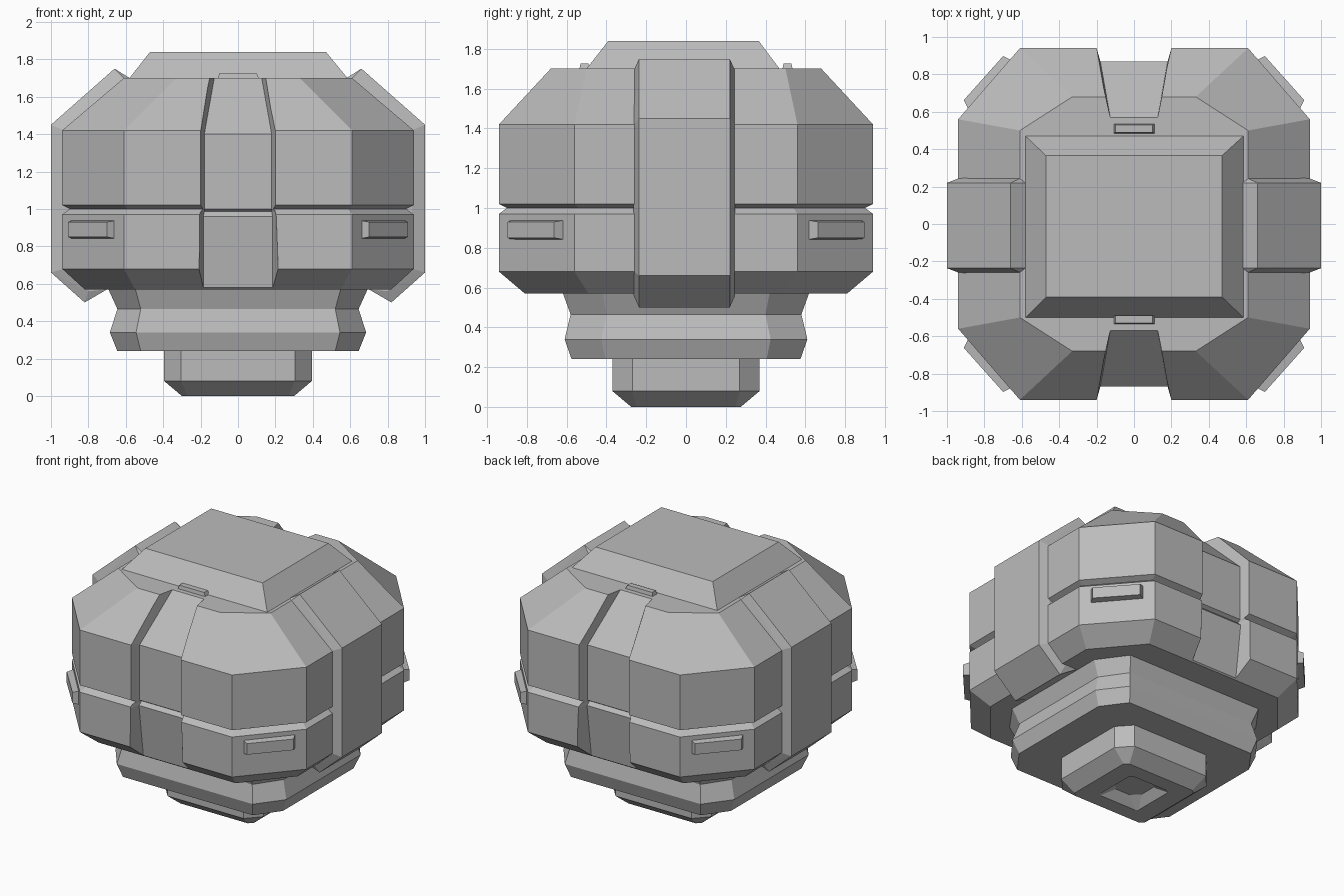
import bpy, bmesh

if "Cube" in bpy.data.objects:
    bpy.data.objects.remove(bpy.data.objects["Cube"], do_unlink=True)

GREY = (0.5, 0.5, 0.5, 1)
grey = bpy.data.materials.new("plain grey")
grey.use_nodes = True
grey.diffuse_color = GREY
grey.node_tree.nodes["Principled BSDF"].inputs["Base Color"].default_value = GREY


def finish(name, bm):
    bmesh.ops.recalc_face_normals(bm, faces=bm.faces)
    mesh = bpy.data.meshes.new(name)
    bm.to_mesh(mesh)
    bm.free()
    mesh.materials.append(grey)
    ob = bpy.data.objects.new(name, mesh)
    bpy.context.collection.objects.link(ob)
    return ob


def loft(name, rings):
    """Skin closed rings of equal length and cap both ends."""
    bm = bmesh.new()
    loops = [[bm.verts.new(p) for p in ring] for ring in rings]
    for low, high in zip(loops, loops[1:]):
        for i in range(len(low)):
            j = (i + 1) % len(low)
            bm.faces.new((low[i], low[j], high[j], high[i]))
    bm.faces.new(loops[0])
    bm.faces.new(loops[-1])
    return finish(name, bm)


def hull(name, points):
    bm = bmesh.new()
    for p in points:
        bm.verts.new(p)
    found = bmesh.ops.convex_hull(bm, input=bm.verts)
    loose = [v for v in found["geom_interior"] if isinstance(v, bmesh.types.BMVert)]
    bmesh.ops.delete(bm, geom=loose, context="VERTS")
    bmesh.ops.dissolve_limit(bm, angle_limit=0.02, verts=bm.verts, edges=bm.edges)
    return finish(name, bm)


def octagon(a, b, ca, cb, z):
    """Rectangle of half sizes a, b whose corners are cut at ca, cb."""
    quarter = [(a, cb), (ca, b)]
    pts = quarter + [(-x, y) for x, y in reversed(quarter)]
    return [(x, y, z) for x, y in pts + [(-x, -y) for x, y in pts]]


def box(x0, x1, y0, y1, z):
    return [(x, y, z) for x in (x0, x1) for y in (y0, y1)]


# Main shell with its waist groove
body = loft("body_shell", [
    octagon(0.82, 0.81, 0.55, 0.49, 0.57),
    octagon(0.94, 0.94, 0.61, 0.56, 0.68),
    octagon(0.94, 0.94, 0.61, 0.56, 0.97),
    octagon(0.90, 0.90, 0.59, 0.54, 1.0),
    octagon(0.94, 0.94, 0.61, 0.56, 1.02),
    octagon(0.94, 0.94, 0.61, 0.56, 1.42),
    octagon(0.61, 0.68, 0.33, 0.50, 1.70),
])

# Recessed centre panels on front and back, carved with tapered cutters
# Each row: inner half width, y, z, then outer half width, y, z
rows = [
    (0.185, 0.81, 0.50, 0.25, 1.1, 0.50),
    (0.185, 0.87, 0.96, 0.25, 1.1, 0.96),
    (0.18, 0.845, 0.985, 0.245, 1.1, 0.985),
    (0.18, 0.87, 1.0, 0.245, 1.1, 1.0),
    (0.18, 0.87, 1.40, 0.245, 1.1, 1.50),
    (0.125, 0.56, 1.71, 0.16, 0.72, 1.90),
]
for side, label in ((-1, "front"), (1, "back")):
    cutter = loft(label + "_channel_cutter", [
        [(-wi, side * yi, zi), (wi, side * yi, zi),
         (wo, side * yo, zo), (-wo, side * yo, zo)]
        for wi, yi, zi, wo, yo, zo in rows])
    cutter.hide_render = True
    cutter.hide_viewport = True
    mod = body.modifiers.new(label + "_channel", "BOOLEAN")
    mod.operation = "DIFFERENCE"
    mod.solver = "EXACT"
    mod.object = cutter

    # Small raised tab beside the roof cap
    y = side * 0.51
    hull(label + "_roof_tab", box(-0.11, 0.115, y - 0.027, y + 0.027, 1.69)
         + box(-0.10, 0.10, y - 0.02, y + 0.02, 1.725))

# Roof cap
hull("roof_cap", box(-0.58, 0.585, -0.5, 0.47, 1.70)
     + box(-0.47, 0.47, -0.39, 0.365, 1.84))

# Raised bands wrapping the left and right sides
outer = [(0.82, 0.50), (1.0, 0.66), (1.0, 1.45), (0.66, 1.75), (0.58, 1.70)]
inner = [(0.70, 0.57), (0.80, 0.56), (0.93, 0.68), (0.93, 1.42), (0.60, 1.69)]
for side, label in ((1, "left"), (-1, "right")):
    hull(label + "_side_band", [
        (side * x, s * half - 0.008, z)
        for profile, half in ((outer, 0.228), (inner, 0.255))
        for x, z in profile for s in (-1, 1)])

# Raised blocks on the four corner faces
for sx, lr in ((1, "left"), (-1, "right")):
    for sy, fb in ((-1, "front"), (1, "back")):
        pts = []
        for out, half, high in ((-0.03, 0.125, 0.055), (0.03, 0.105, 0.04)):
            for t in (-half, half):
                for dz in (-high, high):
                    pts.append((sx * (0.775 + t + out), sy * (0.75 - t * 1.12 + out), 0.89 + dz))
        hull(f"{fb}_{lr}_corner_block", pts)

# Stepped neck under the shell
loft("neck", [
    octagon(0.645, 0.575, 0.52, 0.405, 0.24),
    octagon(0.685, 0.61, 0.545, 0.425, 0.34),
    octagon(0.645, 0.58, 0.52, 0.40, 0.465),
    octagon(0.695, 0.62, 0.55, 0.42, 0.575),
])

# Foot with a sunken socket underneath
loft("foot", [
    octagon(0.115, 0.115, 0.06, 0.06, 0.06),
    octagon(0.165, 0.165, 0.15, 0.15, 0.0),
    octagon(0.30, 0.275, 0.27, 0.25, 0.0),
    octagon(0.395, 0.37, 0.305, 0.27, 0.08),
    octagon(0.395, 0.37, 0.305, 0.27, 0.25),
])
